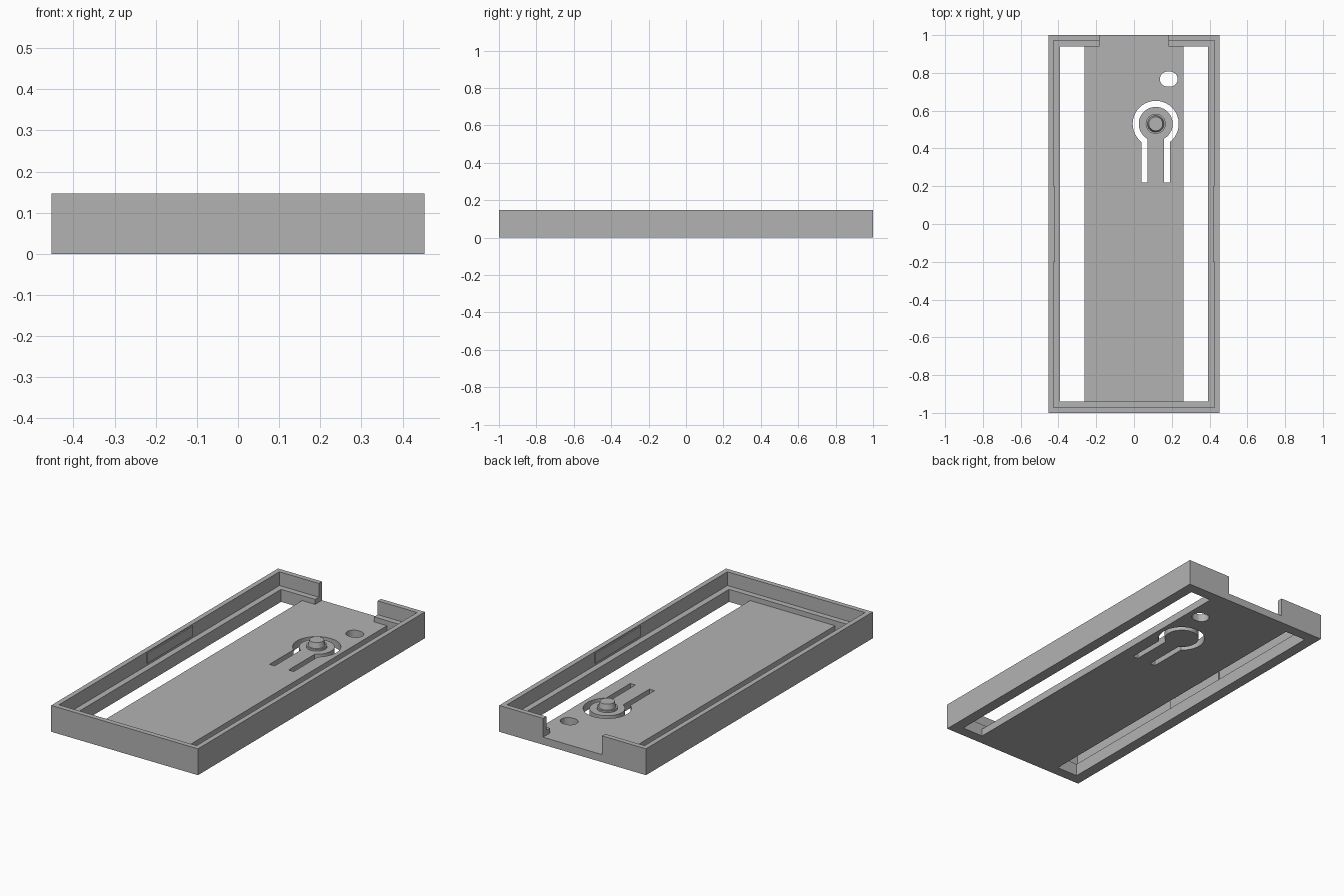
import bpy, bmesh
from math import sin, cos, asin, pi

cube = bpy.data.objects.get("Cube")
if cube:
    bpy.data.objects.remove(cube, do_unlink=True)

grey = bpy.data.materials.new("mid grey")
grey.use_nodes = True
colour = (0.45, 0.45, 0.45, 1)
grey.diffuse_color = colour
grey.node_tree.nodes["Principled BSDF"].inputs["Base Color"].default_value = colour

HX, HY, TOP = 0.453, 1.0, 0.147
FLOOR, LEDGE = 0.042, 0.07
KX, KY = 0.115, 0.53


def prism(name, outline, z0, z1):
    """Extrude a flat outline from z0 up to z1."""
    bm = bmesh.new()
    face = bm.faces.new([bm.verts.new((x, y, z0)) for x, y in outline])
    ext = bmesh.ops.extrude_face_region(bm, geom=[face])["geom"]
    for v in ext:
        if isinstance(v, bmesh.types.BMVert):
            v.co.z = z1
    bmesh.ops.recalc_face_normals(bm, faces=bm.faces)
    mesh = bpy.data.meshes.new(name)
    bm.to_mesh(mesh)
    bm.free()
    mesh.materials.append(grey)
    obj = bpy.data.objects.new(name, mesh)
    bpy.context.collection.objects.link(obj)
    return obj


def box(name, x0, x1, y0, y1, z0, z1):
    return prism(name, [(x0, y0), (x1, y0), (x1, y1), (x0, y1)], z0, z1)


def arc(cx, cy, r, a0, a1, n=32):
    return [(cx + r * cos(a0 + (a1 - a0) * i / n),
             cy + r * sin(a0 + (a1 - a0) * i / n)) for i in range(n + 1)]


def cut(target, cutter):
    cutter.hide_render = True
    mod = target.modifiers.new("cut", "BOOLEAN")
    mod.operation = "DIFFERENCE"
    mod.solver = "EXACT"
    mod.object = cutter
    bpy.context.view_layer.objects.active = target
    bpy.ops.object.modifier_apply(modifier=mod.name)
    bpy.data.objects.remove(cutter, do_unlink=True)


# Tray: outer block, stepped cavity, end notch and two long side slots
tray = box("tray", -HX, HX, -HY, HY, 0, TOP)
cut(tray, box("upper_cavity", -0.425, 0.425, -0.972, 0.972, LEDGE, 0.3))
cut(tray, box("lower_cavity", -0.392, 0.392, -0.94, 0.94, FLOOR, 0.3))
cut(tray, box("end_notch", -0.182, 0.182, 0.9, 1.1, FLOOR, 0.3))
for s in (-1, 1):
    xs = sorted((s * 0.262, s * 0.392))
    cut(tray, box("side_slot", xs[0], xs[1], -0.94, 0.94, -0.1, 0.3))

# Keyhole-shaped slot that frees the spring tongue
def keyhole(r, half, leg_y, clockwise):
    a = asin(half / r)
    pts = [(KX + half, leg_y)] + arc(KX, KY, r, -pi / 2 + a, 1.5 * pi - a)
    pts.append((KX - half, leg_y))
    return pts[::-1] if clockwise else pts

cut(tray, prism("tongue_slot", keyhole(0.122, 0.075, 0.22, False)
                + keyhole(0.09, 0.043, 0.22, True), -0.1, 0.3))

# Oval hole
cut(tray, prism("oval_hole", arc(0.191, 0.767, 0.04, -pi / 2, pi / 2, 16)
                + arc(0.177, 0.767, 0.04, pi / 2, 1.5 * pi, 16), -0.1, 0.3))

# Locating button on the tongue: wide foot and tapered stem
prism("button_foot", arc(KX, KY, 0.053, 0, 2 * pi * 31 / 32, 31), FLOOR - 0.005, 0.052)
bpy.ops.mesh.primitive_cone_add(vertices=32, radius1=0.045, radius2=0.037,
                                depth=0.035, location=(KX, KY, 0.0645))
stem = bpy.context.object
stem.name = "button_stem"
stem.data.materials.append(grey)
bpy.ops.object.shade_smooth_by_angle()

# Thin retaining ridges inside the long walls
for s, side in ((-1, "right"), (1, "left")):
    xs = sorted((s * 0.418, s * 0.43))
    box(side + "_retaining_ridge", xs[0], xs[1], -0.2, 0.2, 0.085, 0.14)
